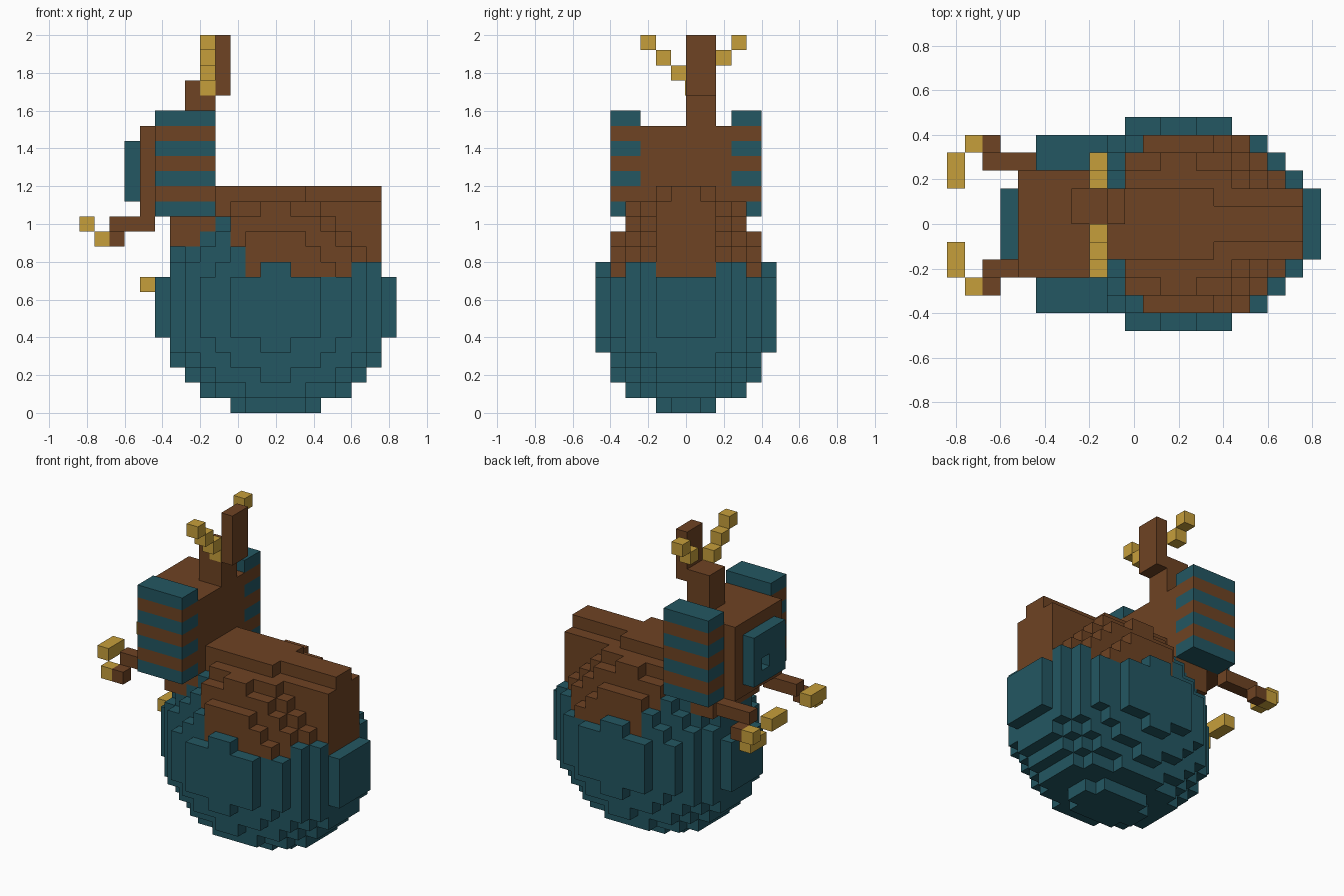
import bpy, bmesh
from mathutils import Vector

cube = bpy.data.objects.get("Cube")
if cube:
    bpy.data.objects.remove(cube, do_unlink=True)

U = 0.08  # block size


def material(name, rgb):
    lin = [((c / 255 + 0.055) / 1.055) ** 2.4 for c in rgb] + [1.0]
    m = bpy.data.materials.new(name)
    m.use_nodes = True
    m.diffuse_color = lin
    m.node_tree.nodes["Principled BSDF"].inputs["Base Color"].default_value = lin
    return m


BROWN = material("brown", (110, 67, 35))
TEAL = material("teal", (35, 87, 98))
GOLD = material("gold", (198, 159, 59))


def finish(name, bm, mats):
    me = bpy.data.meshes.new(name)
    bm.normal_update()
    bm.to_mesh(me)
    bm.free()
    for m in mats:
        me.materials.append(m)
    ob = bpy.data.objects.new(name, me)
    bpy.context.collection.objects.link(ob)
    return ob


def box(name, mat, x, y, z):
    """Box from (min, max) pairs."""
    bm = bmesh.new()
    bmesh.ops.create_cube(bm, size=1)
    for v in bm.verts:
        v.co = [(a + b) / 2 + c * (b - a) for (a, b), c in zip((x, y, z), v.co)]
    return finish(name, bm, [mat])


def voxels(name, cells, mats):
    """Blocks keyed by (i, j, k); only the exposed sides become faces."""
    bm = bmesh.new()
    cache = {}

    def vert(p):
        key = tuple(round(c) for c in p)
        if key not in cache:
            cache[key] = bm.verts.new((-0.84 + key[0] * U, -0.48 + key[1] * U, key[2] * U))
        return cache[key]

    for (i, j, k), m in cells.items():
        centre = Vector((i + 0.5, j + 0.5, k + 0.5))
        for axis in range(3):
            for s in (-1, 1):
                n = Vector((0, 0, 0))
                n[axis] = s
                if (i + int(n.x), j + int(n.y), k + int(n.z)) in cells:
                    continue
                a = Vector((0, 0, 0))
                a[(axis + 1) % 3] = 0.5
                b = n.cross(a)
                c = centre + n * 0.5
                f = bm.faces.new([vert(c + d) for d in (-a - b, a - b, a + b, -a + b)])
                f.material_index = m
    return finish(name, bm, mats)


# Round stepped body: teal bowl and front, taller brown back with a square tail
def body_colour(i, j, k):
    x, y, z = i + 0.5 - 13, j + 0.5 - 6, k + 0.5 - 7
    bowl = x * x / 64 + y * y / 36 + z * z / 49 < 1
    start = 11 if k < 11 else 10 if k < 13 else 9
    if k >= 9 and i >= start:
        hump = (x / 7.3) ** 2 + (y / 5.5) ** 2 + (z / 8.5) ** 2 < 1
        if k == 14:
            hump = abs(y) < 2 and i < 15
        tail = i < 20 and (abs(y) < 1 or (abs(y) < 2 and k < 14 and i > 11))
        if hump or tail:
            return 0
        return 1 if bowl and k == 9 else None
    return 1 if bowl and k < 13 else None


cells = {}
for i in range(5, 21):
    for j in range(12):
        for k in range(15):
            c = body_colour(i, j, k)
            if c is not None:
                cells[i, j, k] = c
# Neck under the head
for i in range(6, 10):
    for j in range(3, 9):
        for k in (11, 12):
            cells.setdefault((i, j, k), 0)
voxels("body", cells, [BROWN, TEAL])
box("front_tooth", GOLD, (-0.52, -0.44), (-0.08, 0.08), (0.64, 0.72))

# Head with a face plate that has a small hole
box("head", BROWN, (-0.52, -0.12), (-0.24, 0.24), (1.04, 1.52))
voxels("face_plate", {(3, j, k): 0 for j in range(4, 8) for k in range(14, 18)
                      if (j, k) != (6, 15)}, [TEAL])

# Striped side blocks
for side, s in (("left", 1), ("right", -1)):
    y = tuple(sorted((s * 0.24, s * 0.40)))
    for n in range(7):
        z = 1.04 + n * U
        box(f"{side}_stripe_{n + 1}", BROWN if n % 2 else TEAL, (-0.44, -0.12), y, (z, z + U))

# Arms, mirrored about y = 0.04
for side, s in (("left", 1), ("right", -1)):
    def span(a, b):
        return tuple(sorted((0.04 + s * a, 0.04 + s * b)))
    box(f"{side}_arm", BROWN, (-0.68, -0.44), span(0.20, 0.28), (0.96, 1.04))
    box(f"{side}_hand", BROWN, (-0.68, -0.60), span(0.28, 0.36), (0.88, 0.96))
    box(f"{side}_claw_base", GOLD, (-0.76, -0.68), span(0.28, 0.36), (0.88, 0.96))
    box(f"{side}_claw_tip", GOLD, (-0.84, -0.76), span(0.12, 0.28), (0.96, 1.04))
    # Antler steps
    for n, (a, z) in enumerate(((0.12, 1.84), (0.20, 1.92))):
        box(f"{side}_antler_{n + 1}", GOLD, (-0.20, -0.12), span(a, a + U), (z, z + U))

# Crest on top of the head
box("crest_lower", BROWN, (-0.28, -0.12), (0, 0.16), (1.52, 1.76))
box("crest_upper", BROWN, (-0.12, -0.04), (0, 0.16), (1.68, 2.0))
box("right_antler_root", GOLD, (-0.20, -0.12), (-0.08, 0), (1.76, 1.84))
box("antler_patch", GOLD, (-0.20, -0.12), (-0.004, 0.004), (1.68, 1.76))
